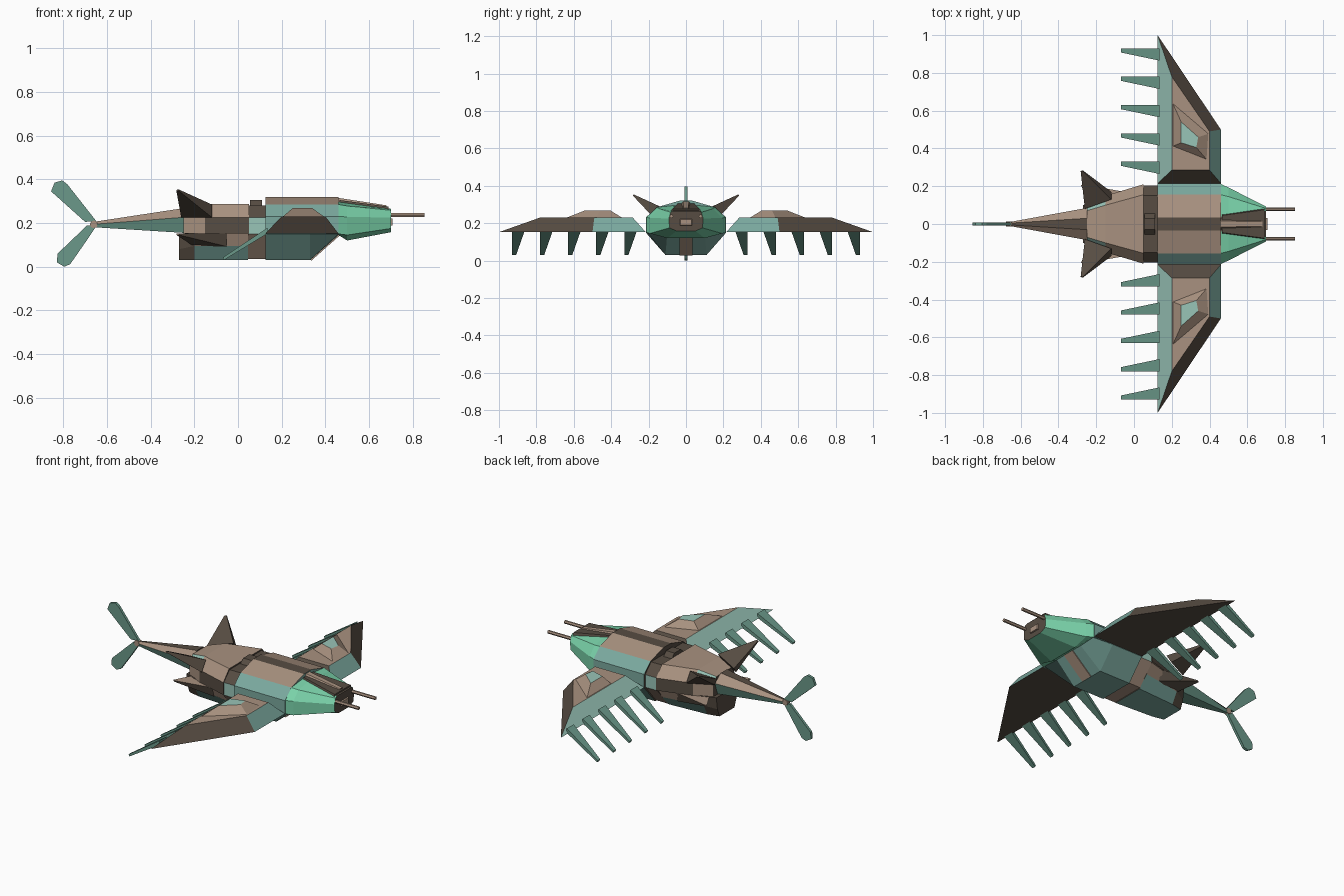
import bpy, bmesh, math

if "Cube" in bpy.data.objects:
    bpy.data.objects.remove(bpy.data.objects["Cube"])


def lin(c):
    return c / 12.92 if c <= 0.04045 else ((c + 0.055) / 1.055) ** 2.4


PALETTE = {
    "brown": (0.66, 0.57, 0.50),
    "dark_brown": (0.34, 0.30, 0.26),
    "hull_teal": (0.48, 0.66, 0.62),
    "mint": (0.60, 0.77, 0.72),
    "feather_teal": (0.42, 0.60, 0.54),
    "nose_green": (0.48, 0.83, 0.67),
}
MATS = []
for mat_name, rgb in PALETTE.items():
    m = bpy.data.materials.new(mat_name)
    m.diffuse_color = (*[lin(c) for c in rgb], 1)
    m.use_nodes = True
    m.node_tree.nodes["Principled BSDF"].inputs["Base Color"].default_value = m.diffuse_color
    MATS.append(m)
BR, DK, HT, MI, FT, GR = range(6)


def skin(name, rings, color, cap_a, cap_b):
    """Join equal-length rings of 3D points; color(section, edge) picks the material."""
    bm = bmesh.new()
    vs = [[bm.verts.new(p) for p in r] for r in rings]
    n = len(rings[0])
    for s in range(len(rings) - 1):
        for i in range(n):
            j = (i + 1) % n
            f = bm.faces.new((vs[s][i], vs[s][j], vs[s + 1][j], vs[s + 1][i]))
            f.material_index = color(s, i)
    bm.faces.new(vs[0]).material_index = cap_a
    bm.faces.new(vs[-1]).material_index = cap_b
    bmesh.ops.recalc_face_normals(bm, faces=bm.faces)
    me = bpy.data.meshes.new(name)
    bm.to_mesh(me)
    bm.free()
    for m in MATS:
        me.materials.append(m)
    ob = bpy.data.objects.new(name, me)
    bpy.context.collection.objects.link(ob)
    return ob


def loft(name, stations, cols, cap_a=DK, cap_b=DK):
    """Symmetric body: each station is (x, half profile from top to bottom).
    cols holds one list per section: top, sides..., bottom."""
    rings = [[(x, y, z) for y, z in h] + [(x, -y, z) for y, z in reversed(h)]
             for x, h in stations]
    n = len(stations[0][1])

    def color(s, i):
        c = cols[min(s, len(cols) - 1)]
        return c[i + 1] if i < n else c[2 * n - 1 - i]
    return skin(name, rings, color, cap_a, cap_b)


def plate(name, pts, y0, y1, col):
    """Side profile in x,z extruded along y."""
    return skin(name, [[(x, y, z) for x, z in pts] for y in (y0, y1)],
                lambda s, i: col, col, col)


# Main fuselage with roof, side bands and belly
main = [(.035, .32), (.155, .285), (.215, .23), (.215, .15)]
loft("main_fuselage", [(.125, main), (.46, main)], [[DK, BR, HT, HT, HT]], DK, HT)
loft("main_belly", [(.125, [(.215, .15), (.11, .03)]),
                    (.33, [(.215, .15), (.11, .03)]),
                    (.46, [(.205, .15), (.10, .145)])], [[HT, HT, HT]])
skin("belly_front_stripe",
     [[(.335, y, .027), (.465, y, .142), (.46, y, .15), (.33, y, .035)] for y in (-.035, .035)],
     lambda s, i: BR, BR, BR)

# Neck joining main and rear fuselage
neck = [(.15, .28), (.205, .225), (.205, .15), (.105, .035)]
loft("neck", [(.045, neck), (.125, neck)], [[DK, DK, MI, BR, BR]])
loft("neck_ridge", [(.055, [(.03, .305), (.06, .275)]), (.11, [(.03, .305), (.06, .275)])],
     [[DK, DK, DK]])

# Rear fuselage
loft("rear_fuselage", [
    (.05, [(.155, .288), (.21, .226), (.21, .152)]),
    (-.15, [(.10, .288), (.15, .226), (.15, .152)]),
    (-.25, [(.07, .262), (.10, .226), (.10, .152)])],
    [[BR, BR, DK, BR], [BR, MI, BR, BR]])
loft("rear_belly", [
    (.045, [(.20, .155), (.16, .095), (.10, .03)]),
    (-.20, [(.13, .155), (.12, .095), (.085, .03)]),
    (-.27, [(.10, .152), (.09, .08), (.07, .03)])],
    [[DK, BR, HT, HT], [DK, DK, DK, HT]])

# Tail boom
loft("tail_boom", [
    (-.25, [(.03, .268), (.085, .226), (.06, .155)]),
    (-.65, [(.005, .207), (.012, .195), (.008, .18)])],
    [[DK, BR, FT, FT]])

# Tail blades and hub
plate("upper_tail_blade", [(-.70, .205), (-.65, .21), (-.782, .378), (-.805, .395),
                           (-.84, .385), (-.856, .345)], -.008, .008, FT)
plate("lower_tail_blade", [(-.69, .19), (-.65, .185), (-.70, .11), (-.768, .012),
                           (-.795, 0), (-.83, .02), (-.826, .06)], -.008, .008, FT)
hub = [(-.66 + .018 * math.cos(k * math.pi / 4), .194 + .018 * math.sin(k * math.pi / 4))
       for k in range(8)]
plate("tail_hub", hub, -.012, .012, BR)

# Nose
loft("nose", [
    (.46, [(.04, .297), (.155, .285), (.212, .23), (.212, .15), (.11, .145)]),
    (.50, [(.045, .292), (.145, .278), (.193, .228), (.193, .145), (.10, .12)]),
    (.70, [(.07, .265), (.082, .258), (.092, .225), (.088, .175), (.05, .158)])],
    [[DK, GR, GR, GR, GR, GR]], GR, DK)
loft("nose_top_plate", [
    (.465, [(.045, .305), (.055, .28)]),
    (.69, [(.075, .275), (.085, .25)])], [[DK, DK, DK]])
loft("nose_ridge", [
    (.46, [(.016, .315), (.03, .295)]),
    (.68, [(.012, .281), (.02, .265)])], [[BR, BR, BR]])
loft("mouth_block", [
    (.68, [(.035, .225), (.035, .185)]),
    (.708, [(.03, .22), (.03, .19)])], [[BR, BR, BR]], BR, BR)

for side, tag in ((1, "left"), (-1, "right")):
    def ring(pts, z=None):
        return [(p[0], side * p[1], p[2] if z is None else z) for p in pts]

    # Wing: flat underside, bevelled top
    base = ring([(.125, .215), (.46, .215), (.46, .50), (.125, 1.0)], .152)
    top = ring([(.2, .285), (.4, .285), (.4, .49), (.2, .78)], .23)
    skin(tag + "_wing", [base, top], lambda s, i: (DK, HT, DK, MI)[i], DK, BR)

    # Raised wing hump with pale panel
    low = ring([(.2, .41), (.39, .335), (.4, .48), (.2, .65)], .225)
    high = ring([(.25, .43), (.33, .405), (.34, .46), (.25, .54)], .268)
    skin(tag + "_wing_hump", [low, high], lambda s, i: BR, BR, MI)

    # Hanging feathers along the trailing edge
    for k in range(5):
        y = .33 + .15 * k
        root = ring([(.135, y - .065, .152), (.135, y, .152), (.135, y, .178), (.135, y - .065, .178)])
        tip = ring([(-.065, y - .022, .03), (-.065, y, .03), (-.07, y, .042), (-.07, y - .022, .042)])
        skin(f"{tag}_feather_{k + 1}", [root, tip], lambda s, i: FT, FT, FT)

    # Upper and lower tail spikes
    root = ring([(-.12, .13, .285), (-.12, .17, .226), (-.26, .10, .226), (-.26, .08, .255)])
    tip = ring([(-.272, .28, .354), (-.272, .285, .348), (-.282, .28, .346), (-.282, .275, .352)])
    skin(tag + "_upper_spike", [root, tip], lambda s, i: DK, DK, DK)
    root = ring([(-.05, .17, .153), (-.05, .15, .092), (-.2, .10, .092), (-.22, .09, .153)])
    tip = ring([(-.27, .21, .152), (-.27, .21, .145), (-.282, .205, .145), (-.282, .205, .152)])
    skin(tag + "_lower_spike", [root, tip], lambda s, i: (DK, BR, BR, DK)[(i + 3) % 4], BR, BR)

    # Nose gun rod
    rod = [[(x, side * .078 + .01 * math.cos(a * math.pi / 3), .237 + .01 * math.sin(a * math.pi / 3))
            for a in range(6)] for x in (.60, .853)]
    skin(tag + "_gun_rod", rod, lambda s, i: BR, BR, BR)
